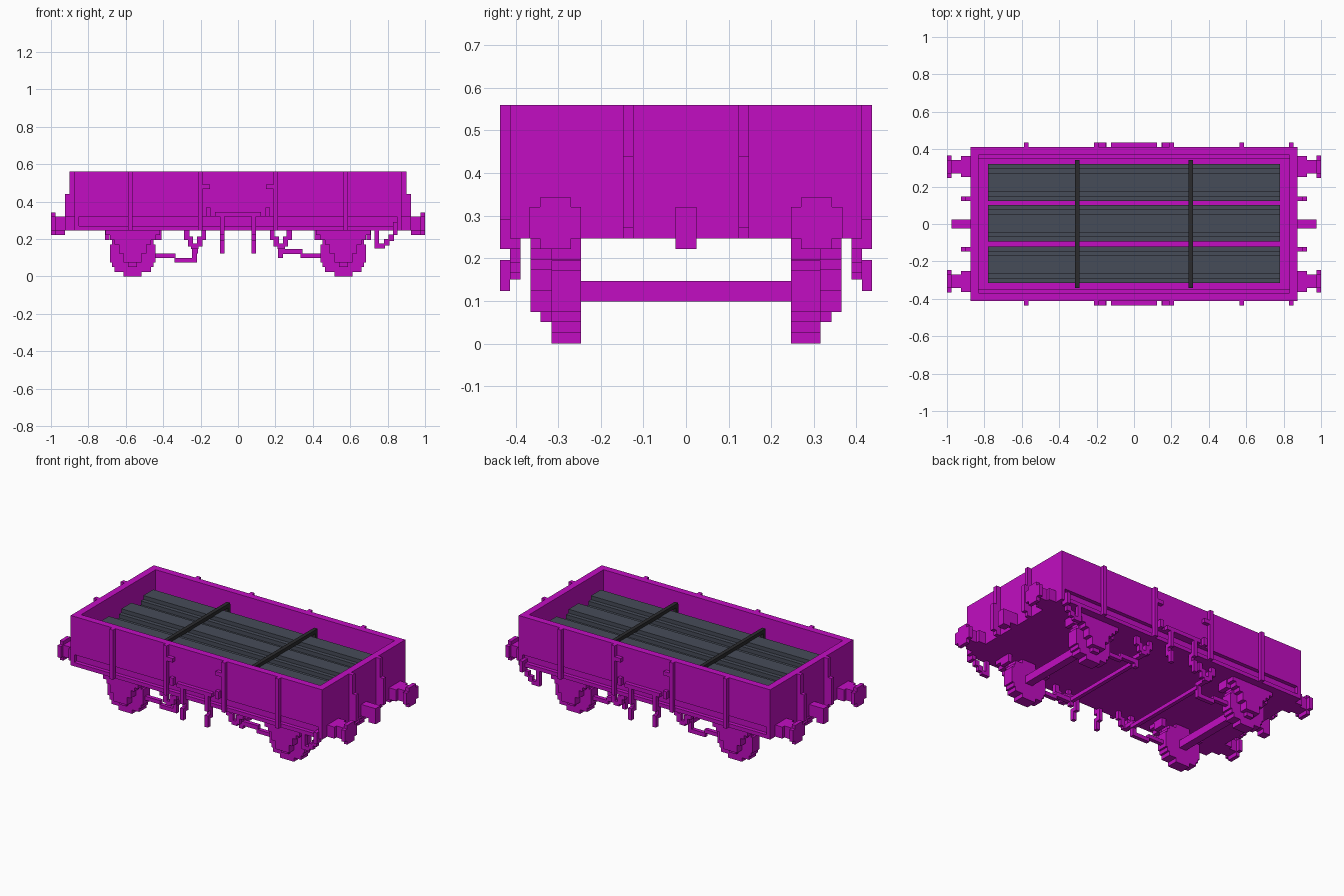
import bpy, bmesh
from mathutils import Matrix, Vector

if "Cube" in bpy.data.objects:
    bpy.data.objects.remove(bpy.data.objects["Cube"], do_unlink=True)


def material(name, rgb):
    m = bpy.data.materials.new(name)
    m.use_nodes = True
    m.diffuse_color = (*rgb, 1)
    m.node_tree.nodes["Principled BSDF"].inputs["Base Color"].default_value = (*rgb, 1)
    return m


magenta = material("magenta paint", (0.54, 0.004, 0.54))
slate = material("slate grey", (0.062, 0.072, 0.098))
black = material("strap black", (0.024, 0.024, 0.027))


def part(name, mat, boxes, mx=False, my=False):
    """One object from boxes (x0, x1, y0, y1, z0, z1), mirrored in x and/or y."""
    bm = bmesh.new()
    for x0, x1, y0, y1, z0, z1 in boxes:
        for sx in ((1, -1) if mx else (1,)):
            for sy in ((1, -1) if my else (1,)):
                c = Vector((sx * (x0 + x1) / 2, sy * (y0 + y1) / 2, (z0 + z1) / 2))
                size = Matrix.Diagonal((x1 - x0, y1 - y0, z1 - z0, 1))
                bmesh.ops.create_cube(bm, size=1, matrix=Matrix.Translation(c) @ size)
    me = bpy.data.meshes.new(name)
    bm.to_mesh(me)
    bm.free()
    me.materials.append(mat)
    ob = bpy.data.objects.new(name, me)
    bpy.context.collection.objects.link(ob)
    return ob


X, Y, TOP = 0.875, 0.413, 0.56      # body half length, half width, rim height
OUT = 0.437                         # outer face of side fittings

# Body: floor, walls and channelled sole bars
part("floor", magenta, [(-0.86, 0.86, -0.388, 0.388, 0.247, 0.295)])
part("side_walls", magenta, [(-X, X, 0.37, Y, 0.32, TOP)], my=True)
part("end_walls", magenta, [(0.832, X, -Y, Y, 0.32, TOP)], mx=True)
part("sole_bars", magenta, [(-X, X, 0.35, Y, 0.247, 0.271),
                            (-0.85, 0.85, 0.35, 0.389, 0.271, 0.32)], my=True)
part("sole_bar_ends", magenta, [(0.85, X, -Y, Y, 0.247, 0.32)], mx=True)

# Vertical ribs on the sides and ends
part("side_ribs", magenta, [(x, x + 0.024, Y, OUT, 0.247, TOP) for x in (0.19, 0.564)],
     mx=True, my=True)
part("end_ribs", magenta, [(X, 0.902, 0.123, 0.148, 0.247, TOP),
                           (X, 0.925, 0.123, 0.148, 0.271, 0.44)], mx=True, my=True)

# Door fittings
part("door_latches", magenta, [(0.15, 0.2, Y, OUT, 0.467, 0.492),
                               (0.147, 0.171, Y, OUT, 0.32, 0.368)], mx=True, my=True)
part("door_bar", magenta, [(-0.123, 0.123, Y, OUT, 0.32, 0.345)], my=True)
part("door_stops", magenta, [(0.073, 0.097, Y, OUT, 0.222, 0.32),
                             (0.073, 0.097, 0.389, Y, 0.172, 0.25),
                             (0.073, 0.097, Y, OUT, 0.123, 0.196)], mx=True, my=True)

# Buffers and couplings
part("buffer_shafts", magenta, [(X, 0.98, 0.27, 0.343, 0.247, 0.32)], mx=True, my=True)
part("buffer_heads", magenta, [(0.976, 1.0, 0.246, 0.367, 0.247, 0.32),
                               (0.976, 1.0, 0.27, 0.343, 0.222, 0.343)], mx=True, my=True)
part("buffer_bases", magenta, [(X, 0.925, 0.25, 0.363, 0.247, 0.32)], mx=True, my=True)
part("coupling_hooks", magenta, [(X, 0.975, -0.025, 0.025, 0.247, 0.32),
                                 (0.925, 0.975, -0.025, 0.025, 0.222, 0.27)], mx=True)

# Running gear: stepped round wheels, axles, springs and axle boxes
WX = 0.563
wheel_steps = [(0.048, 0.0), (0.097, 0.025), (0.11, 0.05), (0.122, 0.074)]
part("wheels", magenta, [(WX - r, WX + r, 0.246, 0.316, z, 0.245 - z)
                         for r, z in wheel_steps], mx=True, my=True)
part("axles", magenta, [(WX - 0.024, WX + 0.024, -0.25, 0.25, 0.099, 0.147)], mx=True)
spring_steps = [(0.145, 0.222, 0.25), (0.122, 0.196, 0.225), (0.097, 0.172, 0.2),
                (0.073, 0.123, 0.175)]
part("leaf_springs", magenta, [(WX - r, WX + r, 0.314, 0.365, a, b)
                               for r, a, b in spring_steps], mx=True, my=True)
part("axle_boxes", magenta, [(WX - 0.048, WX + 0.048, 0.314, 0.365, 0.074, 0.18),
                             (WX - 0.024, WX + 0.024, 0.314, 0.341, 0.05, 0.1)],
     mx=True, my=True)

# Brake gear: V hangers, push rods and cross shafts
part("brake_hangers", magenta, [(0.171, 0.196, 0.341, 0.365, 0.196, 0.25),
                                (0.19, 0.22, 0.341, 0.365, 0.16, 0.215),
                                (0.21, 0.25, 0.341, 0.365, 0.147, 0.175),
                                (0.24, 0.267, 0.341, 0.365, 0.16, 0.215),
                                (0.26, 0.29, 0.341, 0.365, 0.196, 0.25)], mx=True, my=True)
part("brake_rods_right", magenta, [(-0.45, -0.335, 0.27, 0.295, 0.099, 0.123),
                                   (-0.34, -0.225, 0.27, 0.295, 0.074, 0.099),
                                   (-0.245, -0.22, 0.27, 0.295, 0.074, 0.16),
                                   (-0.245, -0.22, 0.27, 0.365, 0.147, 0.172)], my=True)
part("brake_rods_left", magenta, [(0.335, 0.45, 0.27, 0.295, 0.099, 0.123),
                                  (0.235, 0.345, 0.27, 0.295, 0.12, 0.147),
                                  (0.214, 0.24, 0.27, 0.295, 0.099, 0.172),
                                  (0.214, 0.24, 0.27, 0.365, 0.147, 0.172)], my=True)
part("brake_shafts", magenta, [(0.214, 0.238, -0.29, 0.29, 0.123, 0.147)], mx=True)
part("brake_blocks", magenta, [(0.41, 0.44, 0.246, 0.316, 0.196, 0.25),
                               (0.686, 0.71, 0.246, 0.316, 0.196, 0.25)], mx=True, my=True)

# Stepped brake lever guides near the left end
part("lever_guides", magenta, [(0.73, 0.755, 0.389, Y, 0.15, 0.25),
                               (0.75, 0.785, 0.389, Y, 0.15, 0.175),
                               (0.78, 0.81, 0.389, Y, 0.165, 0.2),
                               (0.805, 0.835, 0.389, Y, 0.19, 0.225),
                               (0.83, 0.854, 0.389, OUT, 0.222, 0.292)], my=True)

# Load: three stepped rolls strapped down
roll_steps = [(0.049, 0.0), (0.074, 0.024), (0.098, 0.049)]
for label, cy in (("left", 0.222), ("middle", 0.004), ("right", -0.218)):
    part("roll_" + label, slate, [(-0.78, 0.78, cy - r, cy + r, 0.292 + z, 0.487 - z)
                                  for r, z in roll_steps])
part("straps", black, [(0.292, 0.316, -0.34, 0.34, 0.484, 0.508),
                       (0.292, 0.316, 0.319, 0.341, 0.29, 0.5),
                       (0.292, 0.316, -0.341, -0.319, 0.29, 0.5)], mx=True)
